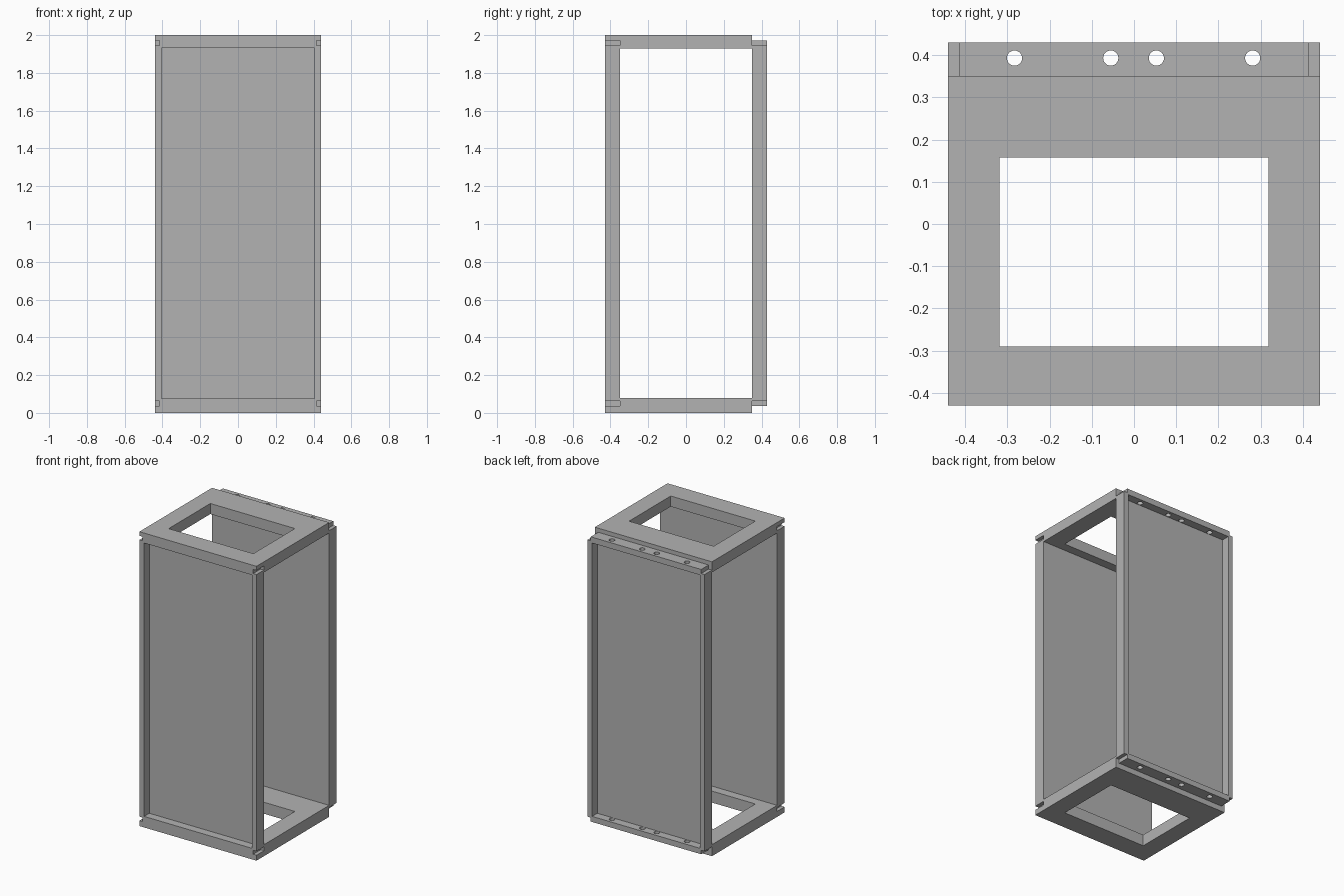
import bpy
import bmesh
from mathutils import Vector

cube = bpy.data.objects.get("Cube")
if cube:
    bpy.data.objects.remove(cube)

metal = bpy.data.materials.new("grey_metal")
metal.use_nodes = True
metal.diffuse_color = (0.45, 0.45, 0.45, 1)
metal.node_tree.nodes["Principled BSDF"].inputs["Base Color"].default_value = metal.diffuse_color

HALF_W = 0.44             # half width of the whole frame
FRONT, BACK = -0.43, 0.43
INNER = 0.35              # where the panels meet the slabs
LOW, HIGH = 0.037, 1.972  # panel bottom and top


def make_object(name, bm):
    bmesh.ops.recalc_face_normals(bm, faces=bm.faces)
    mesh = bpy.data.meshes.new(name)
    bm.to_mesh(mesh)
    bm.free()
    mesh.materials.append(metal)
    obj = bpy.data.objects.new(name, mesh)
    bpy.context.collection.objects.link(obj)
    return obj


def box(name, low, high):
    bm = bmesh.new()
    bmesh.ops.create_cube(bm, size=1)
    low, high = Vector(low), Vector(high)
    for v in bm.verts:
        v.co = (low + high) / 2 + v.co * (high - low)
    return make_object(name, bm)


def cylinder(name, x, y, z, radius, depth):
    bm = bmesh.new()
    bmesh.ops.create_cone(bm, cap_ends=True, segments=24, radius1=radius,
                          radius2=radius, depth=depth)
    bmesh.ops.translate(bm, vec=(x, y, z), verts=bm.verts)
    return make_object(name, bm)


def extrude_x(name, profile):
    bm = bmesh.new()
    face = bm.faces.new([bm.verts.new((-HALF_W, y, z)) for y, z in profile])
    new = bmesh.ops.extrude_face_region(bm, geom=[face])["geom"]
    bmesh.ops.translate(bm, vec=(2 * HALF_W, 0, 0),
                        verts=[g for g in new if isinstance(g, bmesh.types.BMVert)])
    return make_object(name, bm)


def cut(obj, cutters):
    for cutter in cutters:
        cutter.hide_render = True
        mod = obj.modifiers.new("cut", 'BOOLEAN')
        mod.operation = 'DIFFERENCE'
        mod.solver = 'EXACT'
        mod.object = cutter
    bpy.context.view_layer.update()
    result = bpy.data.meshes.new_from_object(
        obj.evaluated_get(bpy.context.evaluated_depsgraph_get()))
    obj.modifiers.clear()
    obj.data = result
    for cutter in cutters:
        bpy.data.objects.remove(cutter)


# Top and bottom slabs: stepped at the front, with a rectangular opening
for name, outer, step, inner in (("bottom_slab", 0, LOW, 0.078),
                                 ("top_slab", 2, HIGH, 1.928)):
    slab = extrude_x(name, [(FRONT, outer), (INNER, outer), (INNER, inner),
                            (-INNER, inner), (-INNER, step), (FRONT, step)])
    cut(slab, [box("opening_cutter", (-0.318, -0.29, min(outer, inner) - 0.1),
                   (0.318, 0.157, max(outer, inner) + 0.1))])

# Front and back panels: shallow trays facing outward, with notched corners
for name, side in (("front_panel", -1), ("back_panel", 1)):
    def span(a, b):
        return sorted((side * a, side * b))

    y0, y1 = span(INNER, BACK)
    panel = box(name, (-HALF_W, y0, LOW), (HALF_W, y1, HIGH))
    p0, p1 = span(0.374, 0.5)
    cutters = [box("recess_cutter", (-0.405, p0, 0.075), (0.405, p1, 1.932))]
    n0, n1 = span(0.3, 0.5)
    for x0, x1 in ((-0.5, -0.415), (0.415, 0.5)):
        for z0, z1 in ((0, 0.064), (1.944, 2)):
            cutters.append(box("notch_cutter", (x0, n0, z0), (x1, n1, z1)))
    # Bolt holes through the back flanges
    if side > 0:
        for x in (-0.283, -0.055, 0.053, 0.281):
            for z in (0.056, 1.952):
                cutters.append(cylinder("hole_cutter", x, 0.393, z, 0.018, 0.1))
    cut(panel, cutters)
